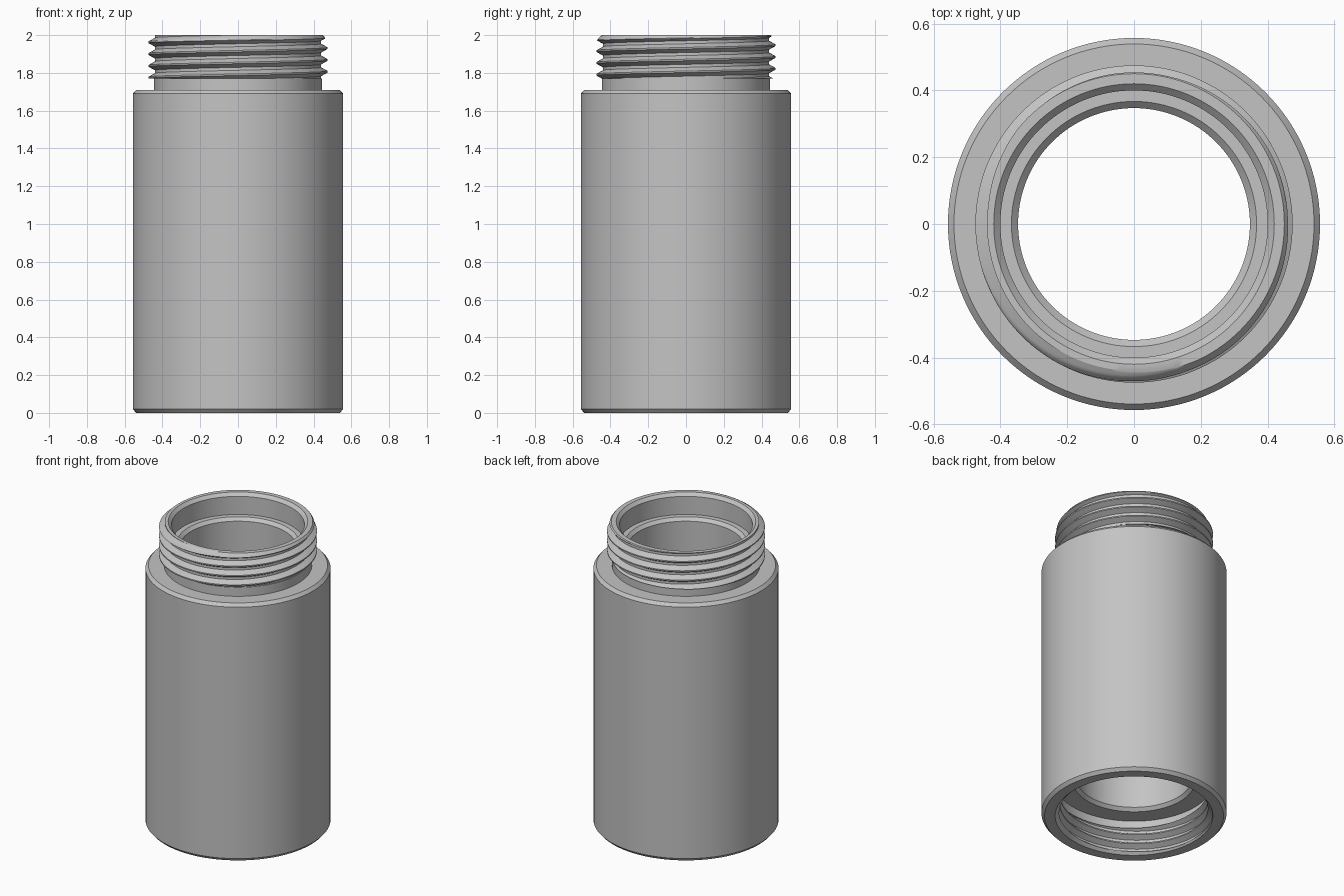
import bpy
import bmesh
from math import sin, cos, tau, floor, ceil, radians

if "Cube" in bpy.data.objects:
    bpy.data.objects.remove(bpy.data.objects["Cube"], do_unlink=True)

SEGMENTS = 128
PITCH = 0.0625
STEPS = 16  # thread rows per pitch

metal = bpy.data.materials.new("light_grey_metal")
metal.use_nodes = True
grey = (0.55, 0.55, 0.55, 1)
metal.diffuse_color = grey
metal.node_tree.nodes["Principled BSDF"].inputs["Base Color"].default_value = grey


def revolve(name, rows):
    """Skin rows around z; each row maps an angle to (radius, height)."""
    bm = bmesh.new()
    grid = []
    for row in rows:
        ring = []
        for j in range(SEGMENTS + 1):
            a = tau * j / SEGMENTS
            r, z = row(a)
            ring.append(bm.verts.new((r * cos(a), r * sin(a), z)))
        grid.append(ring)
    for low, high in zip(grid, grid[1:]):
        for j in range(SEGMENTS):
            bm.faces.new((low[j], low[j + 1], high[j + 1], high[j]))
    bmesh.ops.remove_doubles(bm, verts=bm.verts, dist=0.00005)
    mesh = bpy.data.meshes.new(name)
    bm.to_mesh(mesh)
    bm.free()
    mesh.materials.append(metal)
    obj = bpy.data.objects.new(name, mesh)
    bpy.context.collection.objects.link(obj)
    bpy.ops.object.select_all(action='DESELECT')
    obj.select_set(True)
    bpy.context.view_layer.objects.active = obj
    bpy.ops.object.shade_smooth_by_angle(angle=radians(30))
    return obj


def circles(points):
    return [lambda a, p=p: p for p in points]


def helix_rows(z0, z1, crest_z, crest, root, trim):
    """Rows following a right-handed thread, cut off flat at z0 and z1."""
    def radius(a, z):
        u = (z - crest_z) / PITCH - a / tau
        d = abs(u - floor(u + 0.5))
        t = min(max((d - 1 / 16) / (5 / 16), 0), 1)
        return trim(crest + (root - crest) * t, z)

    def row(k):
        def at(a):
            z = crest_z + PITCH * (k / STEPS + a / tau)
            z = min(max(z, z0), z1)
            return radius(a, z), z
        return at

    first = floor((z0 - crest_z) / PITCH * STEPS) - STEPS
    last = ceil((z1 - crest_z) / PITCH * STEPS)
    return [row(k) for k in range(first, last + 1)]


# Outer barrel with chamfered ends, shoulder and plain neck
revolve("barrel", circles([
    (0.475, 0), (0.539, 0), (0.557, 0.02), (0.557, 1.69),
    (0.539, 1.71), (0.445, 1.71), (0.445, 1.77)]))

# Inside: top counterbore, main bore, lower step and thread relief
revolve("bore", circles([
    (0.42, 2), (0.40, 1.98), (0.40, 1.86), (0.367, 1.86), (0.347, 1.84),
    (0.347, 0.26), (0.367, 0.24), (0.48, 0.24), (0.48, 0.18)]))

# Male thread on the neck, chamfered at the top, with the flat lip
male = helix_rows(1.77, 2, 1.931, 0.475, 0.44,
                  lambda r, z: min(r, 0.45 + 0.8 * (2 - z)))
revolve("male_thread", circles([(0.445, 1.77)]) + male + circles([(0.42, 2)]))

# Female thread in the base, chamfered at the mouth
female = helix_rows(0, 0.18, 0.09, 0.445, 0.478,
                    lambda r, z: max(r, 0.475 - z))
revolve("female_thread", circles([(0.48, 0.18)]) + female[::-1])
